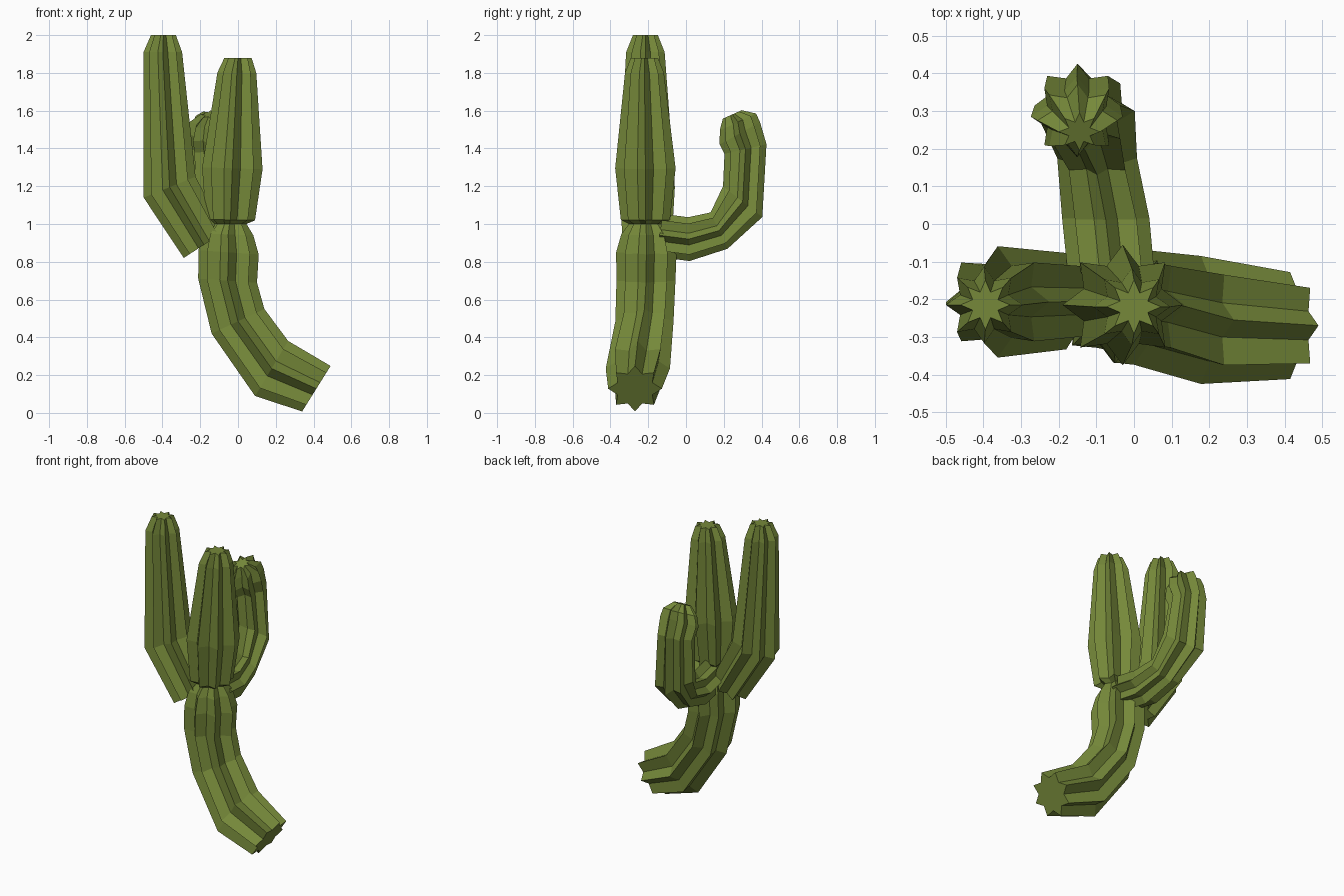
import bpy, bmesh, math
from mathutils import Vector

green = bpy.data.materials.new("cactus_green")
green.diffuse_color = (0.18, 0.25, 0.042, 1)

RIBS = 8


def ribbed_tube(name, rings, axis):
    """Loft star-shaped rings (x, y, z, radius, tilt, valley ratio); tilt is in the axis/z plane."""
    bm = bmesh.new()
    loops = []
    side = Vector((-axis[1], axis[0], 0))
    for x, y, z, r, tilt, valley in rings:
        t = math.radians(tilt)
        u = Vector(axis) * math.cos(t) + Vector((0, 0, math.sin(t)))
        loop = []
        for i in range(RIBS * 2):
            a = math.pi * i / RIBS
            rad = r * (valley if i % 2 else 1)
            loop.append(bm.verts.new(Vector((x, y, z)) + rad * (math.cos(a) * u + math.sin(a) * side)))
        loops.append(loop)
    n = RIBS * 2
    for low, high in zip(loops, loops[1:]):
        for i in range(n):
            j = (i + 1) % n
            bm.faces.new((low[i], low[j], high[j], high[i]))
    bm.faces.new(loops[0][::-1])
    bm.faces.new(loops[-1])
    bmesh.ops.recalc_face_normals(bm, faces=bm.faces)
    me = bpy.data.meshes.new(name)
    bm.to_mesh(me)
    bm.free()
    me.materials.append(green)
    ob = bpy.data.objects.new(name, me)
    bpy.context.collection.objects.link(ob)
    return ob


# Leaning trunk with a pinched neck and an upright upper segment
ribbed_tube("trunk", [
    (0.415, -0.27, 0.128, 0.142, 58, 0.7),
    (0.178, -0.255, 0.235, 0.170, 59, 0.7),
    (0.000, -0.22, 0.485, 0.154, 25, 0.7),
    (-0.055, -0.212, 0.700, 0.156, -4, 0.7),
    (-0.050, -0.21, 0.850, 0.160, -4, 0.7),
    (-0.052, -0.21, 0.945, 0.133, -2, 0.72),
    (-0.045, -0.213, 1.000, 0.090, 0, 0.75),
    (-0.040, -0.215, 1.022, 0.130, -1, 0.7),
    (-0.030, -0.215, 1.295, 0.160, -2, 0.7),
    (-0.006, -0.22, 1.800, 0.103, -1, 0.68),
    (0.000, -0.22, 1.880, 0.072, 0, 0.55),
], (1, 0, 0))

# Tall arm on the left
ribbed_tube("left_arm", [
    (-0.180, -0.205, 0.890, 0.128, 33, 0.7),
    (-0.362, -0.207, 1.195, 0.148, 22, 0.7),
    (-0.398, -0.215, 1.910, 0.102, 0, 0.68),
    (-0.395, -0.215, 2.000, 0.066, 0, 0.55),
], (1, 0, 0))

# Curled arm at the back
ribbed_tube("back_arm", [
    (-0.060, -0.14, 0.940, 0.115, -98, 0.7),
    (-0.075, 0.015, 0.920, 0.116, -88, 0.7),
    (-0.098, 0.175, 0.965, 0.106, -65, 0.7),
    (-0.130, 0.300, 1.118, 0.132, -38, 0.7),
    (-0.150, 0.315, 1.397, 0.114, 13, 0.7),
    (-0.152, 0.285, 1.480, 0.122, 29, 0.7),
    (-0.150, 0.275, 1.540, 0.106, 25, 0.68),
    (-0.145, 0.245, 1.580, 0.055, 24, 0.55),
], (0, 1, 0))
